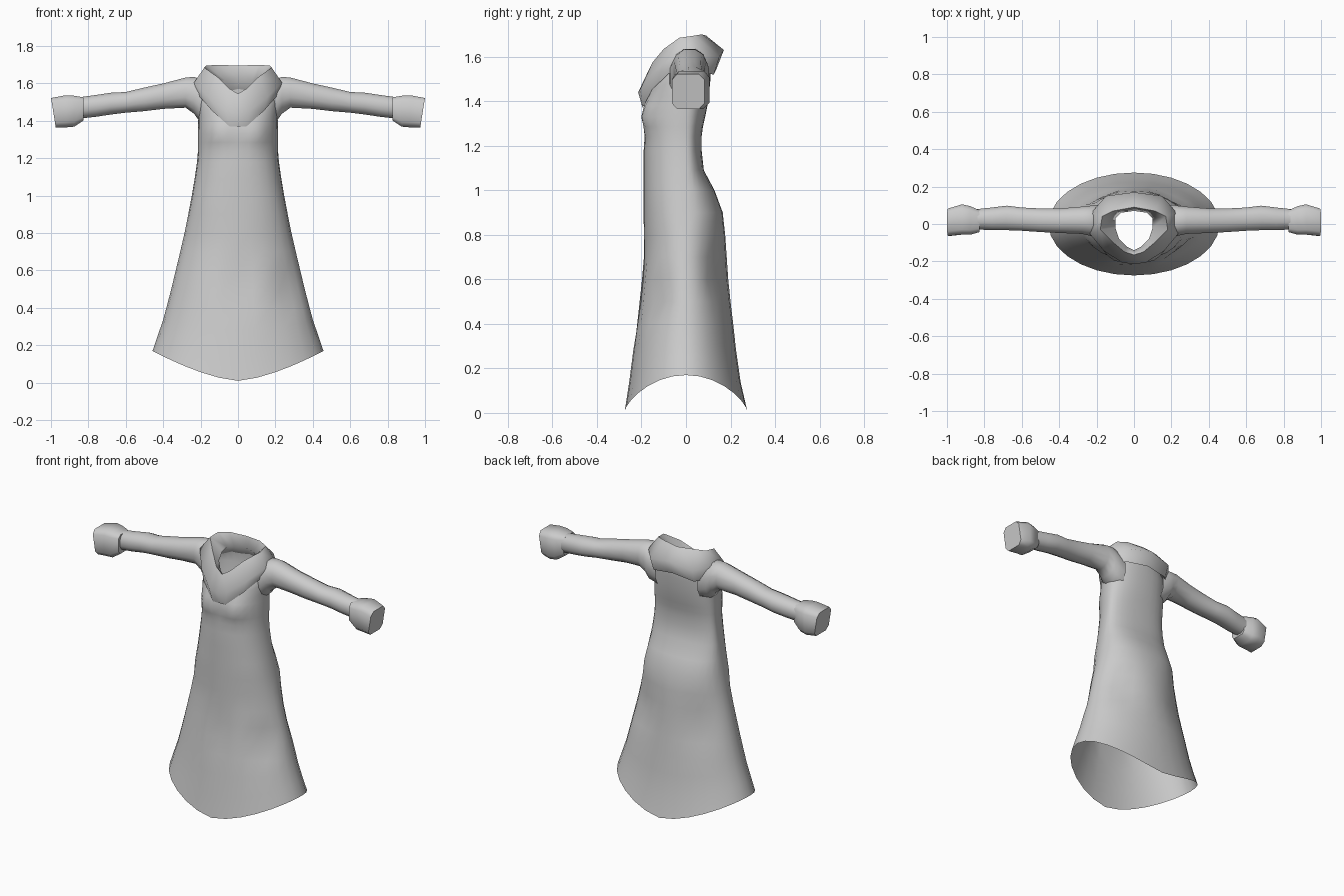
import bpy, math
from math import sin, cos, pi, exp

cloth = bpy.data.materials.new("grey cloth")
cloth.diffuse_color = (0.6, 0.6, 0.6, 1)


def loft(name, rings, closed_path=False, caps=False, angle=60):
    """Skin a list of equal-length point rings with quads."""
    n, m = len(rings[0]), len(rings)
    verts = [p for r in rings for p in r]
    faces = []
    for i in range(m if closed_path else m - 1):
        a, b = i * n, (i + 1) % m * n
        for j in range(n):
            k = (j + 1) % n
            faces.append((a + j, a + k, b + k, b + j))
    if caps:
        faces += [tuple(reversed(range(n))), tuple(range((m - 1) * n, m * n))]
    me = bpy.data.meshes.new(name)
    me.from_pydata(verts, [], faces)
    me.materials.append(cloth)
    ob = bpy.data.objects.new(name, me)
    bpy.context.collection.objects.link(ob)
    bpy.ops.object.select_all(action='DESELECT')
    ob.select_set(True)
    bpy.context.view_layer.objects.active = ob
    bpy.ops.object.mode_set(mode='EDIT')
    bpy.ops.mesh.select_all(action='SELECT')
    bpy.ops.mesh.normals_make_consistent(inside=False)
    bpy.ops.object.mode_set(mode='OBJECT')
    bpy.ops.object.shade_smooth_by_angle(angle=math.radians(angle))
    return ob


def spow(v, e):
    return math.copysign(abs(v) ** e, v)


def bump(x, z, cx, cz, rx, rz):
    return exp(-((x - cx) / rx) ** 2 - ((z - cz) / rz) ** 2)


# gown: z, half width, front y, back y, side lift of the hem, front drop of the neckline
GOWN = [
    (0.01, .457, -.275, .275, .16, 0), (0.14, .430, -.255, .245, .11, 0),
    (0.28, .402, -.238, .225, .05, 0), (0.40, .383, -.225, .212, 0, 0),
    (0.50, .357, -.214, .200, 0, 0), (0.60, .333, -.203, .190, 0, 0),
    (0.70, .309, -.193, .183, 0, 0), (0.80, .286, -.190, .176, 0, 0),
    (0.90, .266, -.190, .165, 0, 0), (1.00, .247, -.190, .128, 0, 0),
    (1.09, .232, -.190, .080, 0, 0), (1.18, .219, -.190, .070, 0, 0),
    (1.24, .214, -.185, .070, 0, 0), (1.285, .214, -.182, .076, 0, 0),
    (1.33, .214, -.180, .086, 0, 0), (1.38, .213, -.178, .096, 0, 0),
    (1.43, .212, -.175, .103, 0, .02), (1.50, .215, -.165, .110, 0, .06),
    (1.58, .205, -.155, .113, 0, .12), (1.62, .145, -.145, .105, 0, .14)]
SIDES = 28
rings = []
for z, w, yf, yb, lift, drop in GOWN:
    ring = []
    for j in range(SIDES):
        t = 2 * pi * j / SIDES
        e = 1.0 if z < .9 else .88
        x, s = w * spow(cos(t), e), spow(sin(t), e)
        y = s * (yb if s > 0 else -yf)
        zz = z + lift * abs(cos(t)) ** 1.5 - drop * max(0, -s) ** 1.5
        if s < 0:   # bust and the folds in the front
            y -= .038 * -s * (bump(x, zz, .105, 1.335, .075, .06) + bump(x, zz, -.105, 1.335, .075, .06))
            y += .025 * bump(x, zz, .02, .52, .05, .14) + .035 * bump(x, zz, .27, .5, .07, .1)
        else:       # folds in the back
            y -= .03 * bump(x, zz, .22, .62, .09, .12) + .02 * bump(x, zz, -.2, .6, .09, .12)
        ring.append((x, y, zz))
    rings.append(ring)
loft("gown", rings)

# collar: inner, top, outer and bottom points from the front centre round to the back
HALF = [
    ((0, -.14, 1.52), (0, -.165, 1.545), (0, -.215, 1.44), (0, -.195, 1.37)),
    ((.04, -.12, 1.54), (.05, -.15, 1.575), (.065, -.205, 1.455), (.045, -.195, 1.37)),
    ((.08, -.08, 1.58), (.11, -.10, 1.635), (.16, -.145, 1.53), (.14, -.15, 1.455)),
    ((.10, -.02, 1.61), (.18, -.03, 1.685), (.235, -.055, 1.605), (.215, -.06, 1.54)),
    ((.10, .03, 1.62), (.17, .04, 1.695), (.228, .06, 1.61), (.21, .05, 1.53)),
    ((.07, .06, 1.62), (.11, .07, 1.70), (.15, .15, 1.60), (.145, .125, 1.52)),
    ((0, .07, 1.63), (0, .09, 1.695), (0, .17, 1.63), (0, .135, 1.54))]
mirrored = [tuple((-x, y, z) for x, y, z in st) for st in HALF[-2:0:-1]]
loft("collar", HALF + mirrored, closed_path=True, angle=80)

# sleeves and cuffs: x, bottom z, top z, front y, back y
SLEEVE = [
    (.15, 1.38, 1.60, -.08, .10), (.21, 1.40, 1.63, -.075, .105),
    (.235, 1.435, 1.638, -.065, .10), (.28, 1.468, 1.634, -.055, .095),
    (.40, 1.462, 1.602, -.05, .085), (.50, 1.45, 1.58, -.045, .085),
    (.60, 1.442, 1.556, -.038, .09), (.68, 1.432, 1.552, -.035, .10),
    (.76, 1.42, 1.54, -.035, .09), (.85, 1.41, 1.528, -.03, .08)]
CUFF = [
    (.825, 1.40, 1.528, -.045, .075), (.875, 1.366, 1.537, -.06, .098),
    (.92, 1.362, 1.540, -.06, .108), (.987, 1.362, 1.525, -.066, .085)]


def arm_ring(row, side, n, e, lean=0):
    x, z0, z1, y0, y1 = row
    out = []
    for j in range(n):
        t = 2 * pi * (j + .5) / n
        c, s = spow(cos(t), e), spow(sin(t), e)
        out.append((side * (x + lean * s), (y0 + y1) / 2 + c * (y1 - y0) / 2,
                    (z0 + z1) / 2 + s * (z1 - z0) / 2))
    return out


for side, label in ((1, "left"), (-1, "right")):
    loft(label + "_sleeve", [arm_ring(r, side, 12, .9) for r in SLEEVE])
    loft(label + "_cuff", [arm_ring(r, side, 8, .45, .013 if i == 3 else 0)
                           for i, r in enumerate(CUFF)], caps=True, angle=50)
